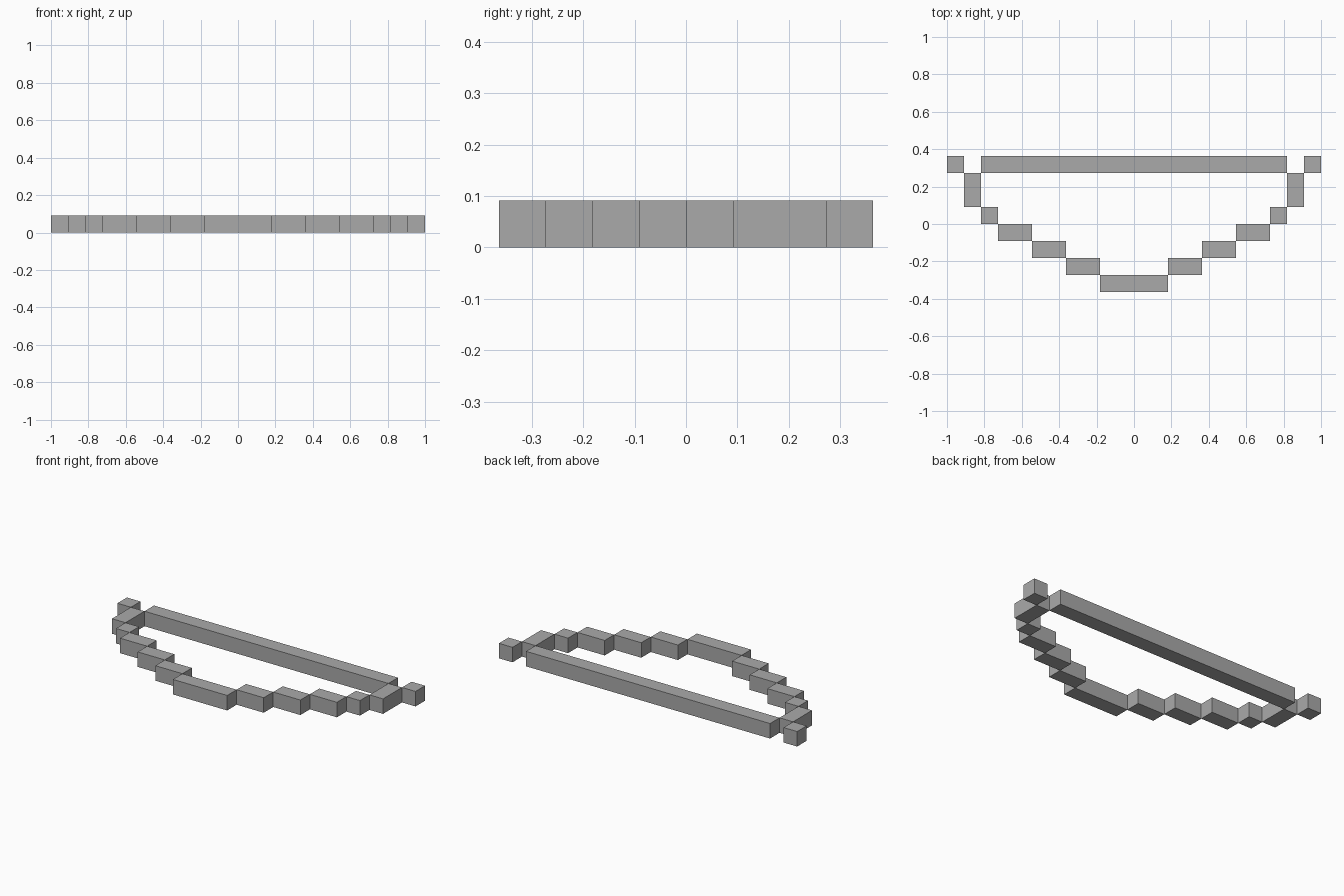
import bpy
import bmesh

cube = bpy.data.objects.get("Cube")
if cube:
    bpy.data.objects.remove(cube, do_unlink=True)

U = 1 / 11  # one grid cell; the frame is 22 x 8 x 1 cells

grey = bpy.data.materials.new("plain grey")
grey.use_nodes = True
colour = (0.4, 0.4, 0.4, 1)
grey.diffuse_color = colour
grey.node_tree.nodes["Principled BSDF"].inputs["Base Color"].default_value = colour


def block(name, x0, x1, y0, y1):
    """Box one cell high, standing on the ground, with extents in cells."""
    bm = bmesh.new()
    bmesh.ops.create_cube(bm, size=1)
    bmesh.ops.scale(bm, vec=((x1 - x0) * U, (y1 - y0) * U, U), verts=bm.verts)
    bmesh.ops.translate(bm, vec=(0, 0, U / 2), verts=bm.verts)
    mesh = bpy.data.meshes.new(name)
    bm.to_mesh(mesh)
    bm.free()
    mesh.materials.append(grey)
    obj = bpy.data.objects.new(name, mesh)
    obj.location = ((x0 + x1) / 2 * U, (y0 + y1) / 2 * U, 0)
    bpy.context.collection.objects.link(obj)


# Long back rail and short front rail
block("back_rail", -9, 9, 3, 4)
block("front_rail", -2, 2, -4, -3)

# Stepped sides, mirrored left and right
steps = [
    ("corner_block", 10, 11, 3, 4),
    ("upper_side", 9, 10, 1, 3),
    ("side_block", 8, 9, 0, 1),
    ("outer_step", 6, 8, -1, 0),
    ("middle_step", 4, 6, -2, -1),
    ("inner_step", 2, 4, -3, -2),
]
for name, x0, x1, y0, y1 in steps:
    block("left_" + name, x0, x1, y0, y1)
    block("right_" + name, -x1, -x0, y0, y1)
